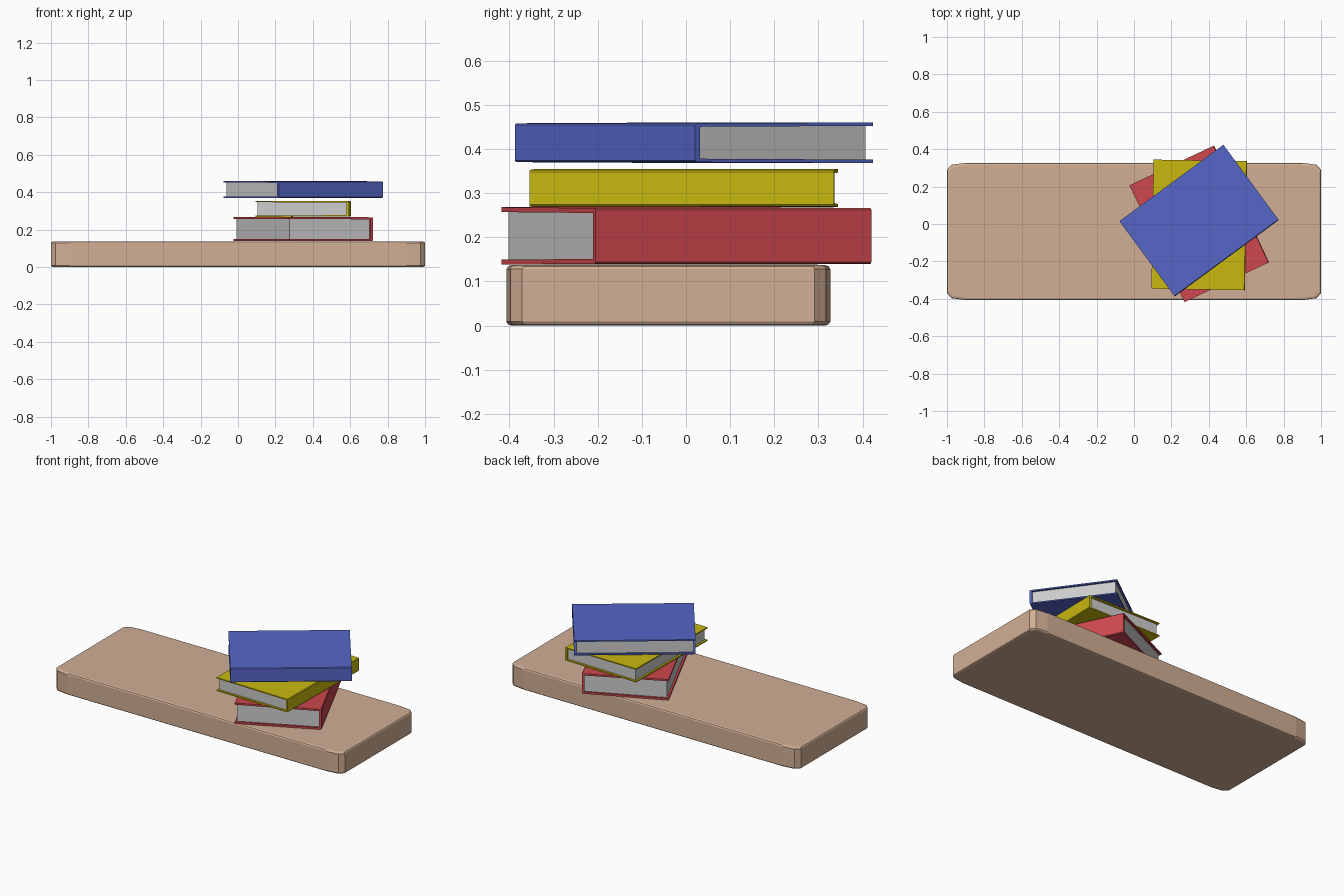
import bpy, bmesh
from math import radians

if "Cube" in bpy.data.objects:
    bpy.data.objects.remove(bpy.data.objects["Cube"])


def material(name, rgb):
    m = bpy.data.materials.new(name)
    m.diffuse_color = (*rgb, 1)
    m.use_nodes = True
    m.node_tree.nodes["Principled BSDF"].inputs["Base Color"].default_value = m.diffuse_color
    return m


def loft(name, rings, mat=None):
    """Closed solid skinned through a list of equal-length point rings."""
    bm = bmesh.new()
    loops = [[bm.verts.new(p) for p in ring] for ring in rings]
    n = len(loops[0])
    for a, b in zip(loops, loops[1:]):
        for i in range(n):
            bm.faces.new((a[i], a[(i + 1) % n], b[(i + 1) % n], b[i]))
    bm.faces.new(loops[0])
    bm.faces.new(loops[-1])
    bmesh.ops.recalc_face_normals(bm, faces=bm.faces[:])
    me = bpy.data.meshes.new(name)
    bm.to_mesh(me)
    bm.free()
    ob = bpy.data.objects.new(name, me)
    bpy.context.collection.objects.link(ob)
    if mat:
        me.materials.append(mat)
    return ob


def board_ring(inset, z):
    # quarter outline mirrored into all four corners
    hx, hy, cy = 1 - inset, 0.367 - inset, -0.04
    corner = [(hx, hy - 0.036), (hx - 0.025, hy - 0.01), (hx - 0.1, hy)]
    pts = []
    for sx, sy in ((1, 1), (-1, 1), (-1, -1), (1, -1)):
        quarter = [(sx * x, cy + sy * y, z) for x, y in corner]
        pts += quarter if sx * sy > 0 else quarter[::-1]
    return pts


def book(name, rgb, x, y, z0, z1, angle):
    w, d, h = 0.25, 0.345, (z1 - z0) / 2
    t, s, c, f = 0.17 * h, 0.014, 0.004, 0.002
    # hard cover: C-shaped section, spine on local +x, covers flare slightly
    section = [(-w, h), (w - c, h - f), (w, h - f - c), (w, f + c - h), (w - c, f - h),
               (-w, -h), (-w, t - h), (w - s, t - h + f), (w - s, h - t - f), (-w, h - t)]
    cover = loft(name + "_cover", [[(px, py, pz) for px, pz in section] for py in (-d, d)],
                 material(name + "_cloth", rgb))
    # page block
    g = 0.012
    ph = h - t
    block = [(g - w, -ph), (w - s, f - ph), (w - s, ph - f), (g - w, ph)]
    pages = loft(name + "_pages", [[(px, py, pz) for px, pz in block] for py in (g - d, d - g)])
    for ob in (cover, pages):
        ob.location = (x, y, (z0 + z1) / 2)
        ob.rotation_euler.z = radians(angle)


# board with softened edges
loft("board", [board_ring(i, z) for i, z in
               ((0.012, 0.001), (0.004, 0.004), (0, 0.010), (0, 0.129), (0.004, 0.135), (0.012, 0.138))],
     material("tan_wood", (0.64, 0.43, 0.30)))
bpy.data.objects["board"].location.z = -0.001

# stacked books
book("red_book", (0.61, 0.065, 0.076), 0.349, 0.001, 0.138, 0.268, 25.2)
book("yellow_book", (0.58, 0.485, 0.005), 0.349, -0.005, 0.268, 0.354, -1)
book("blue_book", (0.093, 0.133, 0.578), 0.348, 0.018, 0.368, 0.460, -53.7)
